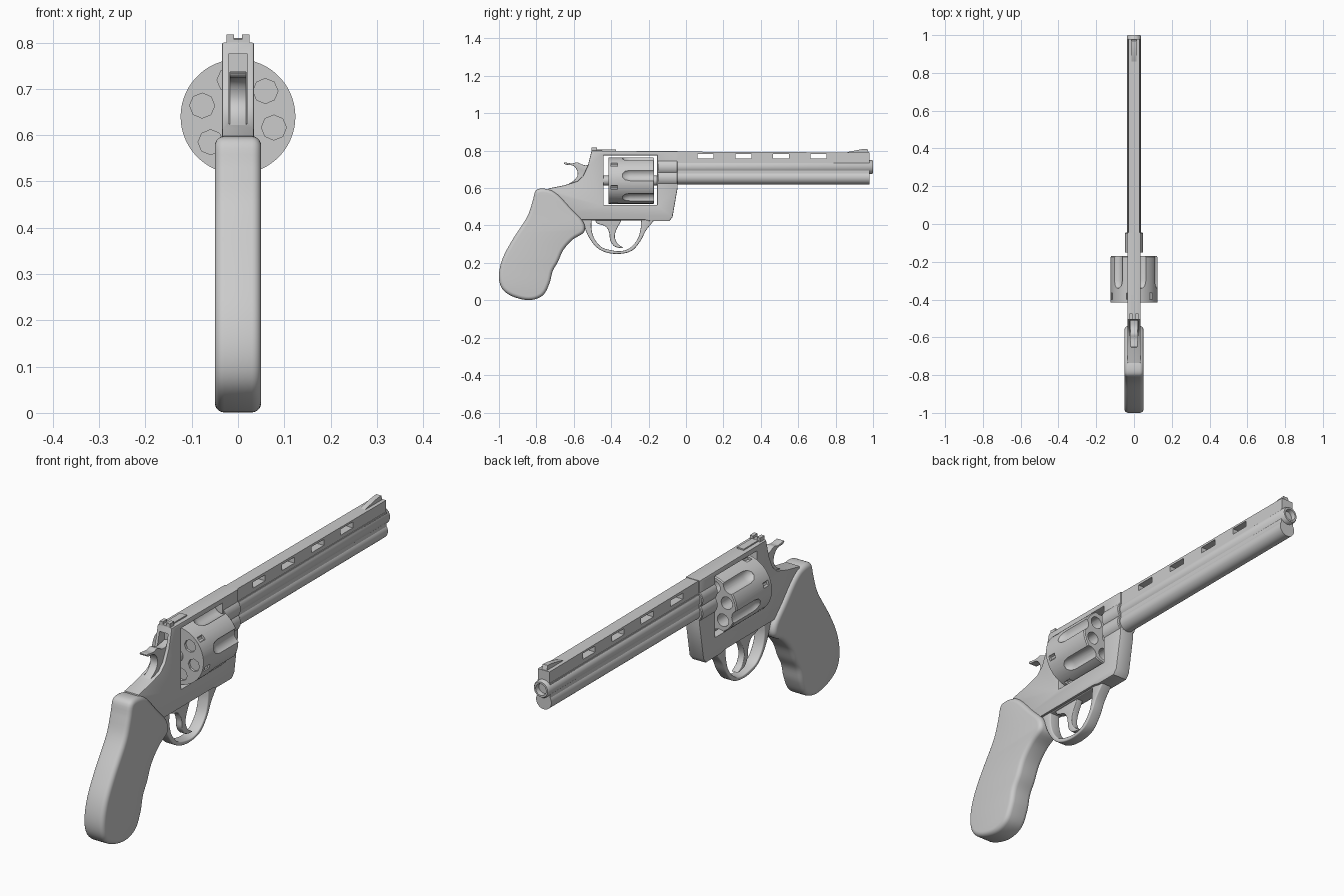
import bpy, bmesh, math
from mathutils import Vector, Matrix

if "Cube" in bpy.data.objects:
    bpy.data.objects.remove(bpy.data.objects["Cube"])


def finish(obj, angle=35):
    bpy.ops.object.select_all(action='DESELECT')
    obj.select_set(True)
    bpy.context.view_layer.objects.active = obj
    bpy.ops.object.shade_smooth_by_angle(angle=math.radians(angle))
    return obj


def smooth_loop(pts, steps=5):
    # closed spline through the points; a third value marks a sharp corner
    p = [Vector(q[:2]) for q in pts]
    corner = [len(q) > 2 for q in pts]
    n, out = len(p), []
    for i in range(n):
        j = (i + 1) % n
        d = p[j] - p[i]
        ta = d if corner[i] else (p[j] - p[i - 1]) / 2
        tb = d if corner[j] else (p[(j + 1) % n] - p[i]) / 2
        count = 1 if corner[i] and corner[j] else steps
        for k in range(count):
            t = k / count
            out.append(p[i] * (2*t**3 - 3*t**2 + 1) + ta * (t**3 - 2*t**2 + t)
                       + p[j] * (3*t**2 - 2*t**3) + tb * (t**3 - t**2))
    return out


def plate(name, loops, half, bevel=0.0, res=2, across=True, offset=0.0):
    # filled outline with holes; side profile (y, z), or (x, z) when across is False
    cu = bpy.data.curves.new(name, 'CURVE')
    cu.dimensions, cu.fill_mode = '2D', 'BOTH'
    cu.extrude, cu.bevel_depth, cu.offset = half - bevel, bevel, -bevel
    cu.bevel_resolution = res
    for loop in loops:
        s = cu.splines.new('POLY')
        s.points.add(len(loop) - 1)
        for pt, q in zip(s.points, loop):
            pt.co = (q[0], q[1], 0, 1)
        s.use_cyclic_u = True
    obj = bpy.data.objects.new(name, cu)
    bpy.context.collection.objects.link(obj)
    bpy.ops.object.select_all(action='DESELECT')
    obj.select_set(True)
    bpy.context.view_layer.objects.active = obj
    bpy.ops.object.convert(target='MESH')
    obj = bpy.context.view_layer.objects.active
    rot = Matrix.Rotation(math.pi / 2, 4, 'X')
    if across:
        rot = Matrix.Rotation(math.pi / 2, 4, 'Z') @ rot
    bm = bmesh.new()
    bm.from_mesh(obj.data)
    bm.transform(Matrix.Translation((0, offset, 0)) @ rot)
    bmesh.ops.remove_doubles(bm, verts=bm.verts, dist=1e-5)
    bmesh.ops.recalc_face_normals(bm, faces=bm.faces)
    bm.to_mesh(obj.data)
    bm.free()
    return finish(obj)


def lathe(name, profile, centres, n=40):
    # revolve an (r, y) profile around y at each (x, z) centre
    bm = bmesh.new()
    for cx, cz in centres:
        vs = [bm.verts.new((cx + r, y, cz)) for r, y in profile]
        es = [bm.edges.new(e) for e in zip(vs, vs[1:])]
        bmesh.ops.spin(bm, geom=vs + es, cent=(cx, 0, cz), axis=(0, 1, 0),
                       angle=math.tau, steps=n)
    bmesh.ops.remove_doubles(bm, verts=bm.verts, dist=1e-5)
    bmesh.ops.recalc_face_normals(bm, faces=bm.faces)
    me = bpy.data.meshes.new(name)
    bm.to_mesh(me)
    bm.free()
    obj = bpy.data.objects.new(name, me)
    bpy.context.collection.objects.link(obj)
    return finish(obj)


def rod(r, y0, y1):
    return [(0, y0), (r, y0), (r, y1), (0, y1)]


def rect(a, b, c, d):
    return [(a, c), (b, c), (b, d), (a, d)]


def cut(obj, cutter):
    cutter.hide_render = True
    m = obj.modifiers.new('cut', 'BOOLEAN')
    m.operation, m.solver, m.object = 'DIFFERENCE', 'EXACT', cutter
    bpy.context.view_layer.objects.active = obj
    bpy.ops.object.modifier_apply(modifier=m.name)
    bpy.data.objects.remove(cutter)
    finish(obj)


# Frame with cylinder window and hammer slot
frame = plate('frame', [
    [(-.505, .80), (-.045, .797), (-.045, .60), (-.072, .445), (-.09, .423), (-.19, .423),
     (-.22, .43), (-.56, .43), (-.64, .47), (-.74, .57), (-.735, .598), (-.65, .615),
     (-.58, .637), (-.55, .665), (-.525, .72)],
    rect(-.44, -.155, .51, .775)], .035, .005, 1)
cut(frame, plate('hammer_slot', [rect(-.85, -.475, .625, .775)], .021))

# Grip
plate('grip', [smooth_loop([
    (-.80, .59), (-.74, .594), (-.685, .565), (-.61, .485), (-.55, .42), (-.545, .365),
    (-.605, .325), (-.655, .27), (-.685, .205), (-.713, .155), (-.73, .09), (-.767, .025),
    (-.84, .001), (-.93, .022), (-.985, .065), (-1.0, .135), (-.98, .225), (-.927, .325),
    (-.85, .445), (-.82, .53)])], .05, .02, 4)

# Trigger guard, trigger and hammer
plate('trigger_guard', [
    smooth_loop([(-.57, .44, 1), (-.55, .415), (-.526, .35), (-.483, .288), (-.43, .257),
                 (-.36, .248), (-.29, .265), (-.243, .318), (-.216, .37), (-.185, .41),
                 (-.16, .44, 1)]),
    smooth_loop([(-.505, .428, 1), (-.505, .38), (-.49, .33), (-.455, .287), (-.41, .27),
                 (-.35, .263), (-.30, .28), (-.26, .325), (-.243, .38), (-.24, .428, 1)])],
    .025, .005)
plate('trigger', [smooth_loop([
    (-.49, .44, 1), (-.475, .412), (-.43, .395), (-.41, .36), (-.405, .32), (-.38, .287),
    (-.335, .28), (-.365, .302), (-.38, .335), (-.375, .37), (-.355, .41), (-.34, .44, 1)])],
    .015, .003)
plate('hammer', [smooth_loop([
    (-.65, .737), (-.645, .726), (-.605, .72), (-.585, .70), (-.58, .67), (-.60, .64),
    (-.65, .61, 1), (-.55, .60, 1), (-.48, .65, 1), (-.48, .73, 1), (-.54, .722),
    (-.58, .737), (-.61, .732)])], .018, .002)

# Barrel with bore, underlug and frame collar
lathe('barrel', [(0, -.1), (.037, -.1), (.037, .994), (.033, 1), (.025, 1), (.023, .99),
                 (.023, .3), (0, .3)], [(0, .713)])
lathe('underlug', rod(.037, -.1, .98), [(0, .657)])
plate('barrel_web', [rect(-.1, .98, .655, .74)], .031)
for z in (.713, .655):
    lathe('barrel_collar', [(0, -.15), (.047, -.15), (.047, -.049), (.044, -.045), (0, -.045)],
          [(0, z)])

# Vented rib and sights
vents = [rect(y, y + .085, .757, .783) for y in (.062, .264, .466, .666)]
plate('vented_rib', [[(-.06, .735), (.98, .735), (.98, .79), (-.06, .795)]] + vents, .028)
plate('front_sight', [[(.85, .785), (.865, .793), (.94, .808), (.97, .81), (.978, .785)]], .012)
plate('rear_sight_base', [rect(-.5, -.375, .79, .805)], .016)
plate('rear_sight', [[(-.025, .79), (.025, .79), (.025, .817), (.009, .817), (.009, .806),
                      (-.009, .806), (-.009, .817), (-.025, .817)]], .015, across=False,
      offset=-.49)

# Fluted cylinder with six chambers
CZ = .64


def ring(radius, start):
    return [(radius * math.cos(math.radians(start + 60 * k)),
             CZ + radius * math.sin(math.radians(start + 60 * k))) for k in range(6)]


drum = lathe('cylinder', [(0, -.415), (.124, -.415), (.124, -.175), (.12, -.17), (0, -.17)],
             [(0, CZ)], 60)
cut(drum, lathe('chambers', rod(.027, -.39, -.1), ring(.081, 43), 24))
cut(drum, lathe('chamber_recesses', rod(.027, -.45, -.405), ring(.081, 43), 8))
cut(drum, lathe('flutes', [(0, -.345), (.018, -.34), (.03, -.325), (.035, -.30), (.035, -.1),
                           (0, -.1)], ring(.14, 13), 24))
cut(drum, lathe('stop_notches', rod(.012, -.40, -.365), ring(.124, 43), 8))
lathe('cylinder_pin', rod(.026, -.45, -.145), [(0, CZ)], 24)
